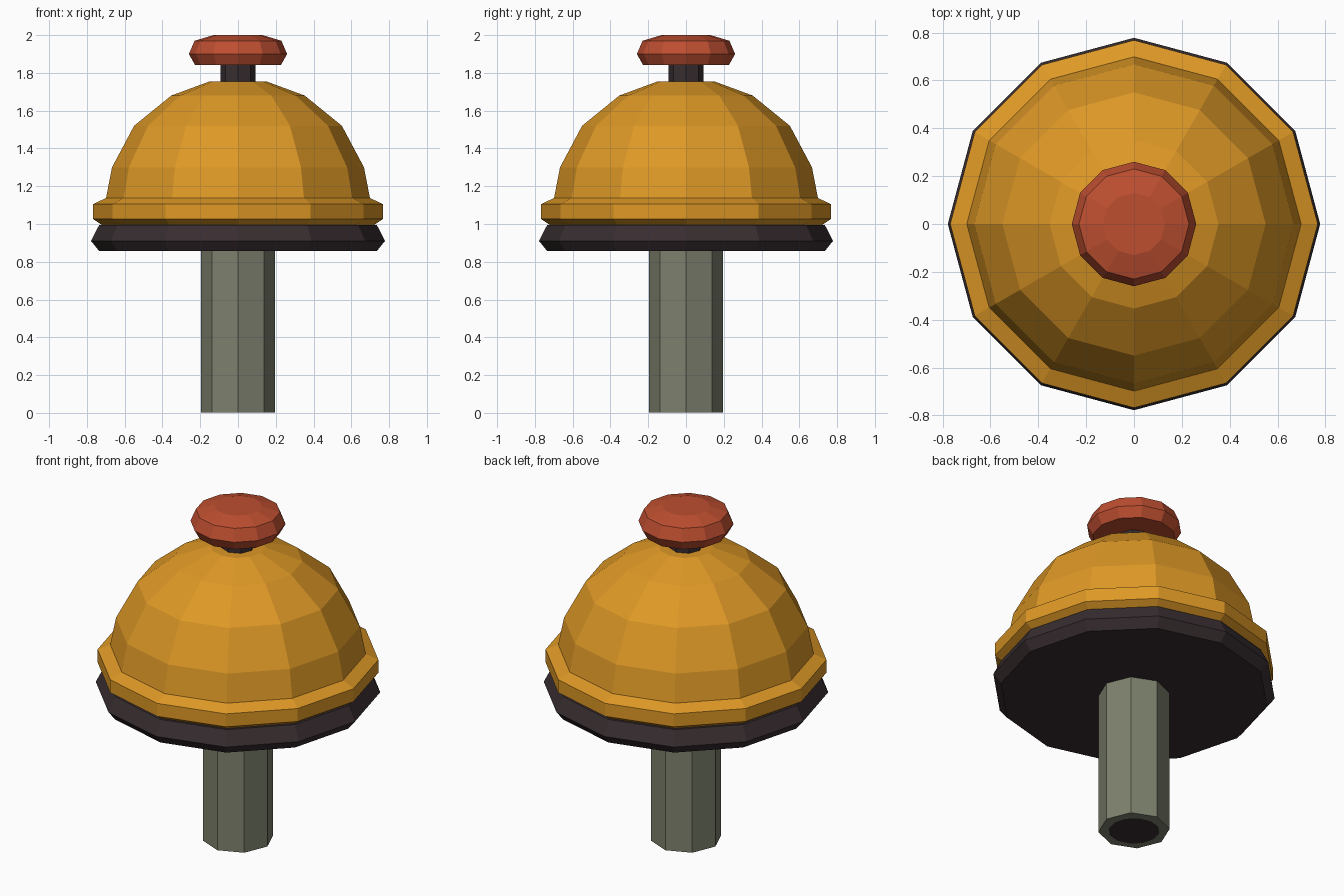
import bpy
import bmesh
from math import cos, sin, pi

if "Cube" in bpy.data.objects:
    bpy.data.objects.remove(bpy.data.objects["Cube"])


def material(name, rgb):
    m = bpy.data.materials.new(name)
    m.diffuse_color = (*rgb, 1.0)
    m.use_nodes = True
    m.node_tree.nodes["Principled BSDF"].inputs["Base Color"].default_value = m.diffuse_color
    return m


amber = material("amber_yellow", (0.73, 0.315, 0.019))
red = material("brick_red", (0.51, 0.077, 0.030))
green = material("grey_green", (0.205, 0.22, 0.155))
dark = material("dark_brown_grey", (0.040, 0.027, 0.030))


def lathe(name, profile, sides, mat):
    """Closed faceted solid from (radius, z) pairs, listed bottom to top."""
    bm = bmesh.new()
    rings = [[bm.verts.new((r * cos(2 * pi * i / sides), r * sin(2 * pi * i / sides), z))
              for i in range(sides)] for r, z in profile]
    for lower, upper in zip(rings, rings[1:]):
        for i in range(sides):
            j = (i + 1) % sides
            bm.faces.new((lower[i], lower[j], upper[j], upper[i]))
    bm.faces.new(rings[0][::-1])
    bm.faces.new(rings[-1])
    return finish(name, bm, mat)


def finish(name, bm, mat):
    mesh = bpy.data.meshes.new(name)
    bm.to_mesh(mesh)
    bm.free()
    mesh.materials.append(mat)
    obj = bpy.data.objects.new(name, mesh)
    bpy.context.collection.objects.link(obj)
    return obj


# Octagonal post and the dark inner cap on its underside
lathe("post", [(0.195, 0.003), (0.195, 0.88)], 8, green)
bm = bmesh.new()
bmesh.ops.create_circle(bm, cap_ends=True, segments=12, radius=0.14)
for f in bm.faces:
    if f.normal.z < 0:
        f.normal_flip()
finish("post_end_cap", bm, dark)

# Dark base plate with bevelled edge
lathe("base_plate", [(0.735, 0.857), (0.778, 0.91), (0.735, 0.995)], 12, dark)

# Rim band around the foot of the dome
lathe("rim", [(0.72, 0.995), (0.768, 1.027), (0.768, 1.105), (0.70, 1.137)], 12, amber)

# Faceted dome
lathe("dome", [(0.70, 1.13), (0.667, 1.30), (0.55, 1.52), (0.353, 1.68), (0.15, 1.755)], 12, amber)

# Neck and push knob
lathe("neck", [(0.092, 1.74), (0.092, 1.86)], 8, dark)
lathe("knob", [(0.228, 1.843), (0.26, 1.90), (0.23, 1.97), (0.13, 2.0)], 12, red)
